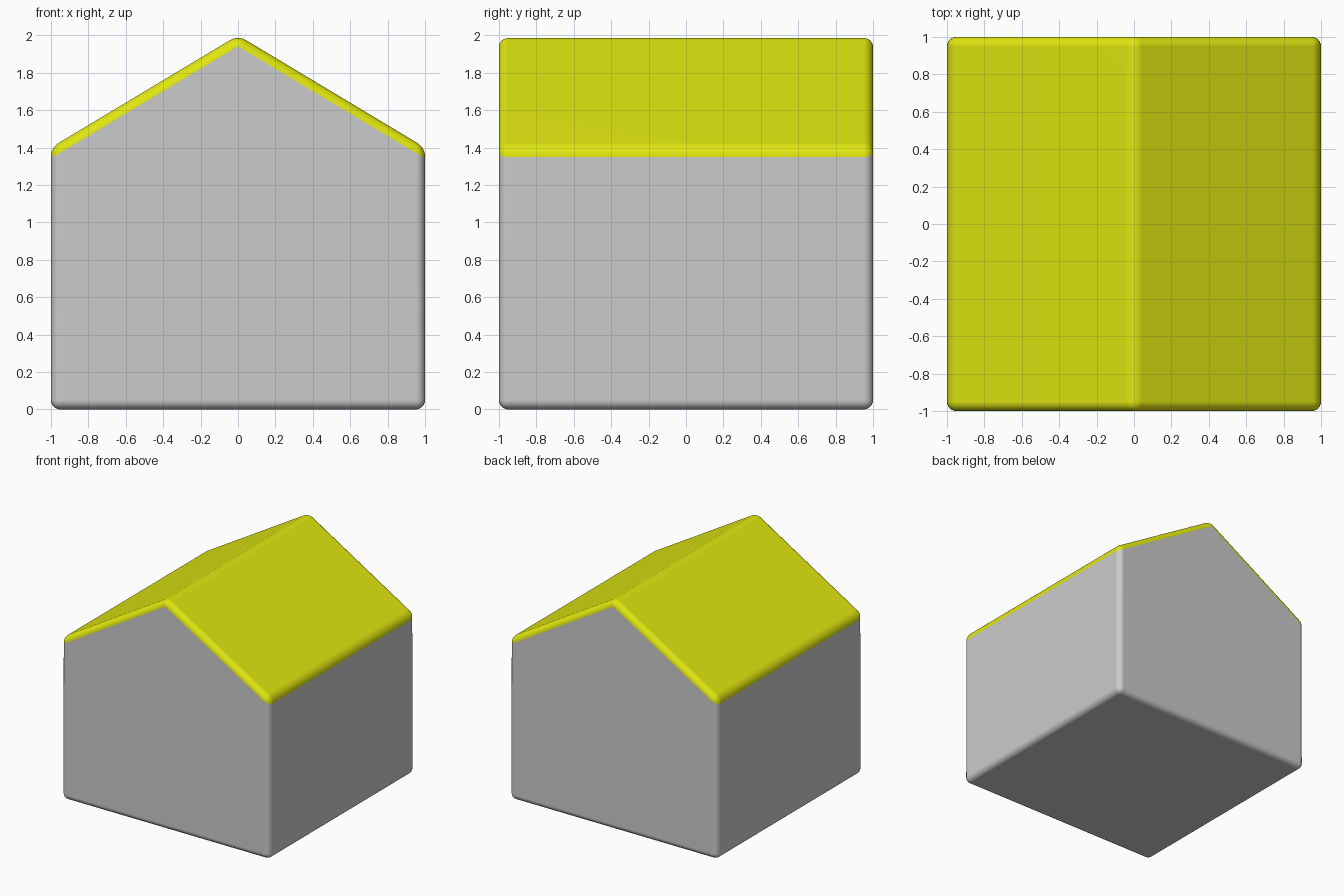
import bpy, bmesh

if "Cube" in bpy.data.objects:
    bpy.data.objects.remove(bpy.data.objects["Cube"])

PROFILE = [(-1, 0), (1, 0), (1, 1.4), (0, 2.0), (-1, 1.4)]
SLOPE = 0.6
BEVEL = 0.05


def is_roof(face):
    # everything within one bevel width of the roof planes
    c = face.calc_center_median()
    return c.z + SLOPE * abs(c.x) > 2.0 - 0.0583


def house_part(name, keep, color=None):
    # rounded gabled prism, keeping only the faces of the wanted part
    bm = bmesh.new()
    front = bm.faces.new([bm.verts.new((x, -1, z)) for x, z in PROFILE])
    ext = bmesh.ops.extrude_face_region(bm, geom=[front], use_keep_orig=True)
    new_verts = [g for g in ext["geom"] if isinstance(g, bmesh.types.BMVert)]
    bmesh.ops.translate(bm, verts=new_verts, vec=(0, 2, 0))
    bmesh.ops.recalc_face_normals(bm, faces=bm.faces[:])
    bmesh.ops.bevel(bm, geom=bm.edges[:], offset=BEVEL, offset_type='OFFSET',
                    segments=6, profile=0.5, affect='EDGES', clamp_overlap=True)
    bmesh.ops.delete(bm, geom=[f for f in bm.faces if not keep(f)], context='FACES')
    for f in bm.faces:
        f.smooth = True
    mesh = bpy.data.meshes.new(name)
    bm.to_mesh(mesh)
    bm.free()
    obj = bpy.data.objects.new(name, mesh)
    bpy.context.collection.objects.link(obj)
    mod = obj.modifiers.new("flat_face_normals", 'WEIGHTED_NORMAL')
    mod.keep_sharp = True
    if color:
        mat = bpy.data.materials.new(name + "_color")
        mat.diffuse_color = color
        mat.use_nodes = True
        mat.node_tree.nodes["Principled BSDF"].inputs["Base Color"].default_value = mat.diffuse_color
        mesh.materials.append(mat)
    return obj


# grey walls and floor
house_part("walls", lambda f: not is_roof(f))
# yellow roof with its rounded rim
house_part("roof", is_roof, (0.75, 0.8, 0.005, 1))
